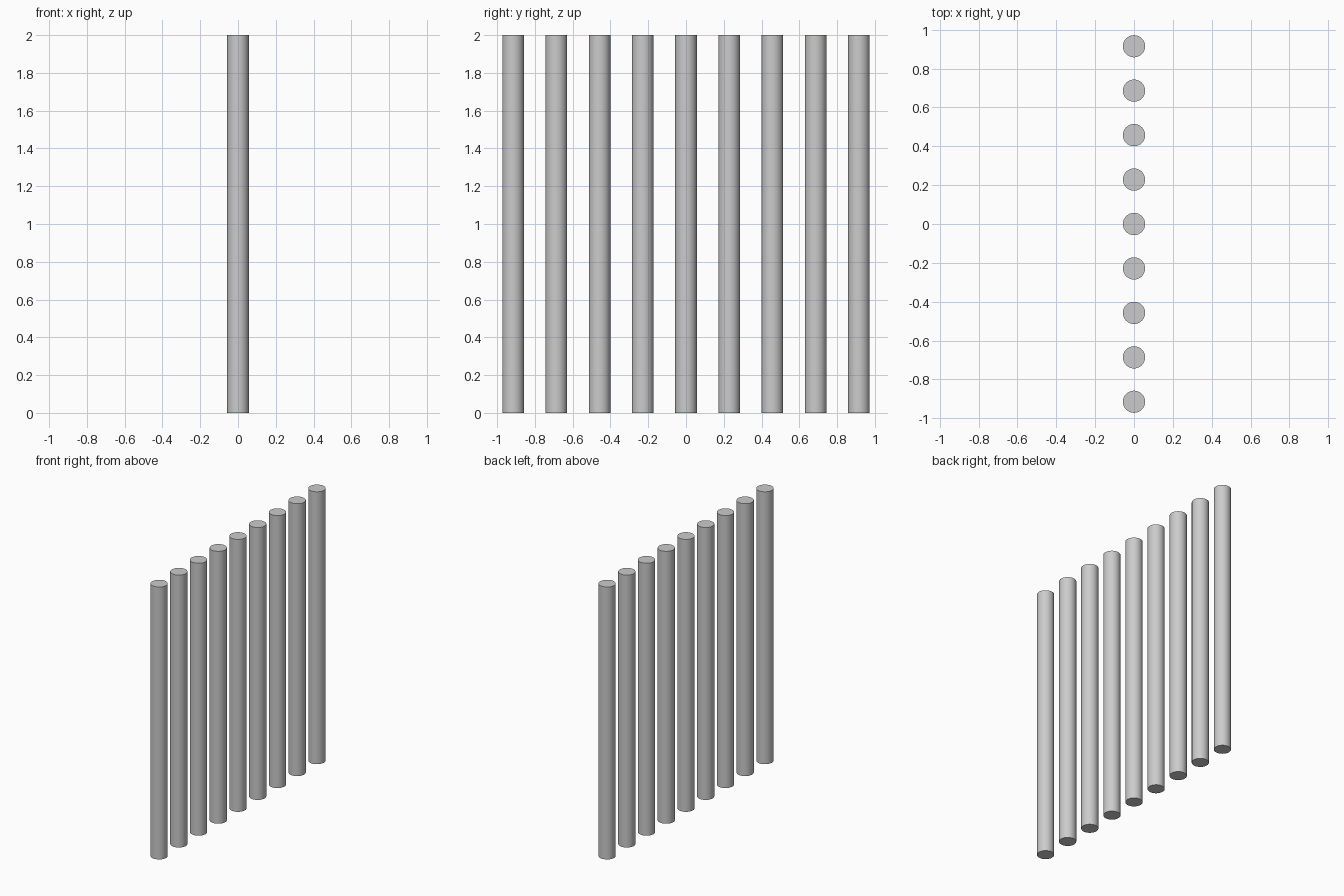
import bpy
import math

if "Cube" in bpy.data.objects:
    bpy.data.objects.remove(bpy.data.objects["Cube"])

COUNT = 9
RADIUS = 0.0572
SPACING = 0.2288
HEIGHT = 2.0

# Row of identical upright round bars along y
for i in range(COUNT):
    y = (i - (COUNT - 1) / 2) * SPACING
    bpy.ops.mesh.primitive_cylinder_add(
        vertices=32, radius=RADIUS, depth=HEIGHT, location=(0, y, HEIGHT / 2))
    bpy.context.object.name = f"upright_bar_{i + 1}"
    bpy.ops.object.shade_smooth_by_angle(angle=math.radians(30))
